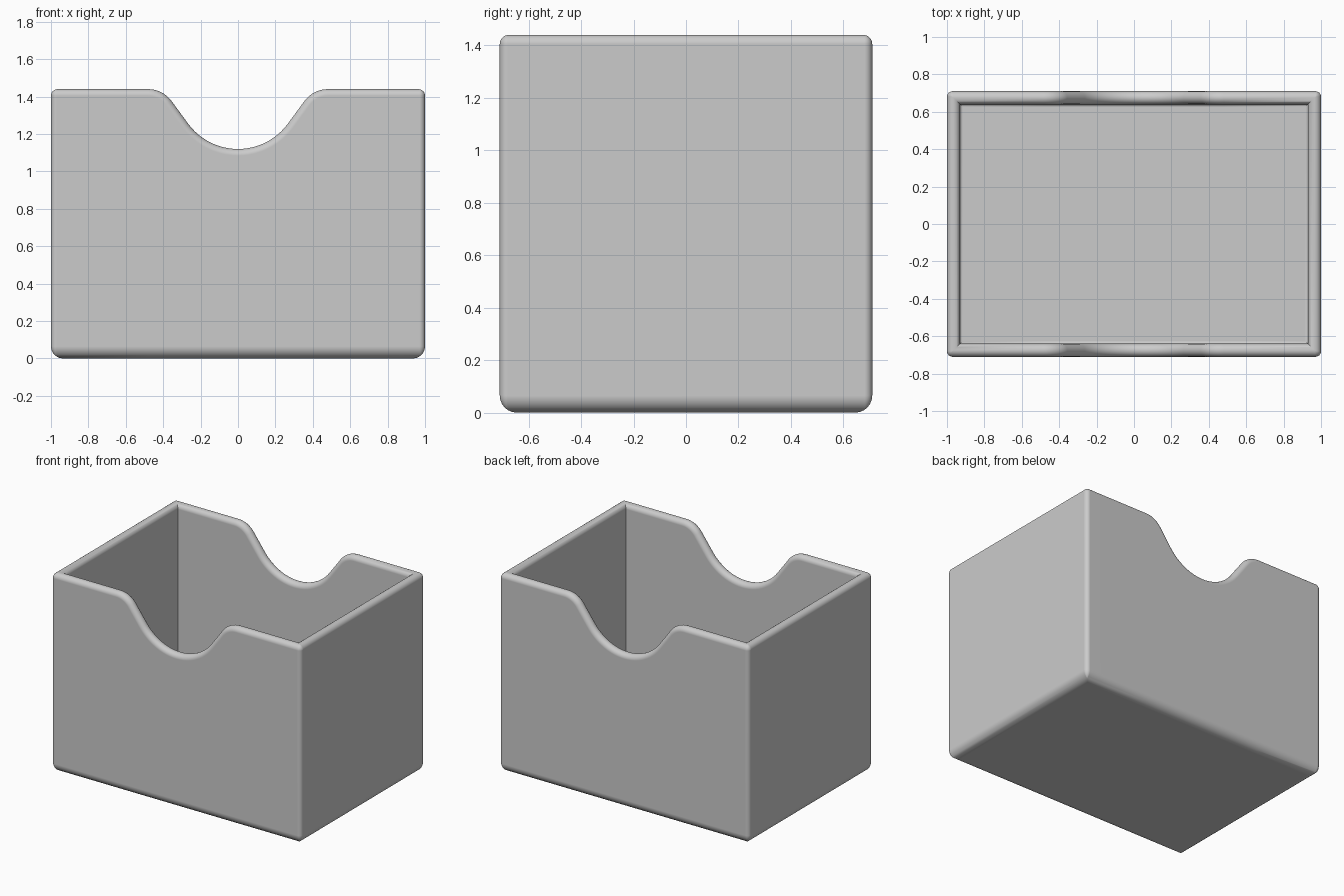
import bpy, bmesh
from math import sin, cos, pi, radians

cube = bpy.data.objects.get("Cube")
if cube:
    bpy.data.objects.remove(cube, do_unlink=True)

X, Y, H = 1.0, 0.71, 1.44          # half width, half depth, height
WALL, FLOOR = 0.07, 0.07
CORNER, BASE, RIM, COVE = 0.03, 0.065, 0.035, 0.015
SLOPE = radians(53)
SEG = 6

grey = bpy.data.materials.new("plain grey")
grey.use_nodes = True
colour = (0.6, 0.6, 0.6, 1)
grey.diffuse_color = colour
grey.node_tree.nodes["Principled BSDF"].inputs["Base Color"].default_value = colour


def notch_half():
    """Right half of the finger notch: (x, z, slope angle) from centre outwards."""
    low_r, top_r, low_z, end_x = 0.33, 0.154, 1.12, 0.48
    pts = []
    for i in range(13):
        a = SLOPE * i / 12
        pts.append((low_r * sin(a), low_z + low_r * (1 - cos(a)), a))
    for i in range(9):
        a = SLOPE * (1 - i / 8)
        pts.append((end_x - top_r * sin(a), H - top_r * (1 - cos(a)), a))
    return pts


def notched_point(x, z, a, inset, level, drop):
    """Point on the front wall; rim points move along the notch normal."""
    if level is None:
        return (x + drop * sin(a), inset - Y, z - drop * cos(a))
    return (x, inset - Y, level)


def corner_point(side, a, inset, level, drop):
    """Point on a rounded vertical corner of the right side."""
    r, back = max(CORNER - inset, 0), max(CORNER, inset)
    z = H - drop if level is None else level
    return (X - back + r * cos(a), side * (Y - back) + r * sin(a), z)


half = notch_half()
edge = [(-x, z, -a) for x, z, a in reversed(half[1:])] + half


def ring(inset, level=None, drop=0.0):
    """One closed loop around the box."""
    pts = [notched_point(*p, inset, level, drop) for p in edge]
    for side, start in ((-1, -pi / 2), (1, 0)):
        pts += [corner_point(side, start + pi / 2 * i / SEG, inset, level, drop)
                for i in range(SEG + 1)]
    return pts + [(-x, -y, z) for x, y, z in pts]


quarter = [pi / 2 * i / SEG for i in range(SEG + 1)]
rings = []
# Rounded base, rounded rim, then down the inside to the floor
rings += [ring(BASE * (1 - sin(a)), level=BASE * (1 - cos(a))) for a in quarter]
rings += [ring(RIM * (1 - cos(a)), drop=RIM * (1 - sin(a))) for a in quarter]
rings += [ring(WALL - RIM * (1 - sin(a)), drop=RIM * (1 - cos(a))) for a in quarter[1:]]
rings += [ring(WALL + COVE * (1 - cos(a)), level=FLOOR + COVE * (1 - sin(a)))
          for a in quarter]

bm = bmesh.new()
loops = [[bm.verts.new(p) for p in pts] for pts in rings]
count = len(loops[0])
for lower, upper in zip(loops, loops[1:]):
    for i in range(count):
        j = (i + 1) % count
        bm.faces.new((lower[i], lower[j], upper[j], upper[i]))
bm.faces.new(list(reversed(loops[0])))
bm.faces.new(loops[-1])
bmesh.ops.remove_doubles(bm, verts=bm.verts, dist=0.0001)
bmesh.ops.recalc_face_normals(bm, faces=bm.faces)

mesh = bpy.data.meshes.new("open_box")
bm.to_mesh(mesh)
bm.free()
mesh.materials.append(grey)
box = bpy.data.objects.new("open_box", mesh)
bpy.context.collection.objects.link(box)

# Smooth fillets with flat-looking walls
bpy.ops.object.select_all(action="DESELECT")
box.select_set(True)
bpy.context.view_layer.objects.active = box
bpy.ops.object.shade_smooth_by_angle(angle=radians(35))
weighted = box.modifiers.new("flat_walls", "WEIGHTED_NORMAL")
weighted.keep_sharp = True
